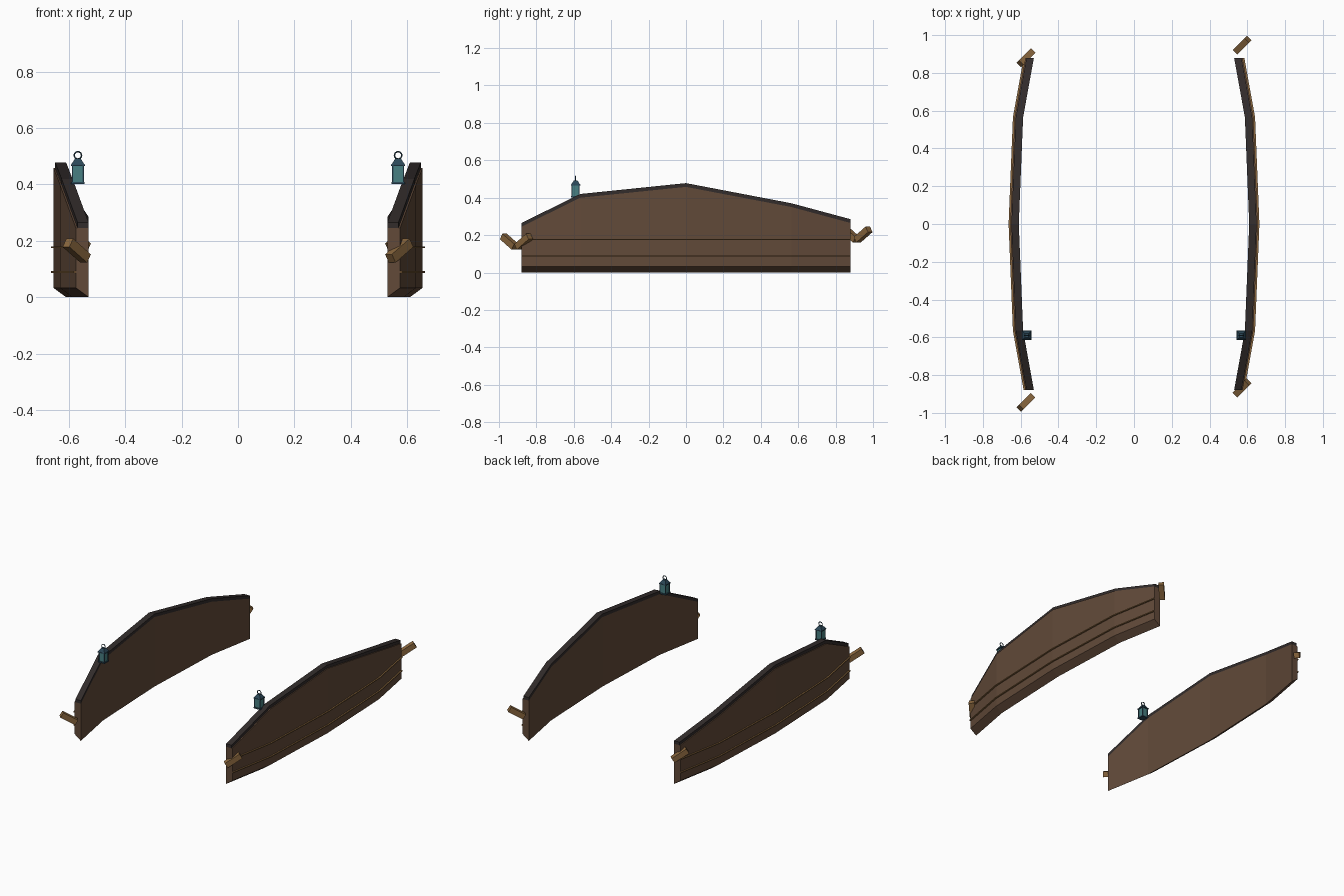
import bpy, bmesh, math
from mathutils import Vector, Matrix

if "Cube" in bpy.data.objects:
    bpy.data.objects.remove(bpy.data.objects["Cube"])


def material(name, rgb):
    col = [(c / 255 / 12.92 if c < 11 else ((c / 255 + 0.055) / 1.055) ** 2.4) for c in rgb] + [1]
    m = bpy.data.materials.new(name)
    m.use_nodes = True
    m.diffuse_color = col
    m.node_tree.nodes["Principled BSDF"].inputs["Base Color"].default_value = col
    return m


WOOD = material("brown wood", (98, 74, 57))
CAP = material("dark cap", (50, 44, 43))
TAN = material("tan timber", (138, 103, 62))
GLASS = material("teal glass", (72, 128, 130))
METAL = material("blue grey metal", (44, 72, 88))


def finish(name, bm, mat):
    bmesh.ops.recalc_face_normals(bm, faces=bm.faces[:])
    me = bpy.data.meshes.new(name)
    bm.to_mesh(me)
    bm.free()
    me.materials.append(mat)
    ob = bpy.data.objects.new(name, me)
    bpy.context.scene.collection.objects.link(ob)
    return ob


def loft(name, sections, mat):
    """Skin a row of equal cross-sections and close both ends."""
    bm = bmesh.new()
    rows = [[bm.verts.new(p) for p in s] for s in sections]
    n = len(rows[0])
    for a, b in zip(rows, rows[1:]):
        for i in range(n):
            j = (i + 1) % n
            bm.faces.new((a[i], a[j], b[j], b[i]))
    bm.faces.new(rows[0])
    bm.faces.new(rows[-1])
    return finish(name, bm, mat)


def box(name, centre, size, mat, rot=None, taper=1.0):
    bm = bmesh.new()
    bmesh.ops.create_cube(bm, size=1)
    for v in bm.verts:
        if v.co.z > 0:
            v.co.x *= taper
            v.co.y *= taper
        v.co = Vector(c * s for c, s in zip(v.co, size))
    bm.transform(Matrix.Translation(centre) @ (rot or Matrix()))
    return finish(name, bm, mat)


# Stations along each side wall: y, inner x, top z
STATIONS = [(-0.88, 0.53, 0.265), (-0.565, 0.587, 0.42), (0, 0.61, 0.478),
            (0.565, 0.587, 0.37), (0.88, 0.53, 0.285)]
THICK, CAP_H = 0.045, 0.02

for s, side in ((1, "left"), (-1, "right")):
    # Wall plank with a sloping underside
    loft(side + "_wall", [[(s * x, y, 0), (s * (x + THICK), y, 0.033),
                           (s * (x + THICK), y, t - CAP_H), (s * x, y, t - CAP_H)]
                          for y, x, t in STATIONS], WOOD)
    # Dark cap along the top edge
    loft(side + "_cap", [[(s * (x + dx), y, t - dz) for dx, dz in
                          ((0, CAP_H), (0.039, CAP_H), (0.039, 0), (0, 0))]
                         for y, x, t in STATIONS], CAP)
    # Thin strips along the outer face
    for label, z in (("lower", 0.089), ("upper", 0.177)):
        loft(f"{side}_{label}_strip",
             [[(s * (x + THICK + dx), y, z + dz) for dx, dz in
               ((-0.002, -0.003), (0.009, -0.003), (0.009, 0.003), (-0.002, 0.003))]
              for y, x, t in STATIONS], TAN)
    # Slanted timbers at the wall ends
    ends = ((-0.868, 0.165), (0.947, 0.203)) if s > 0 else ((-0.945, 0.165), (0.88, 0.203))
    for label, (y, z) in zip(("front", "back"), ends):
        rot = Matrix.Rotation(math.radians(45), 4, "Z") @ Matrix.Rotation(math.radians(-32 * s), 4, "Y")
        box(f"{side}_{label}_timber", (s * 0.572, y, z), (0.105, 0.034, 0.035), TAN, rot)

    # Lantern: base, glass, corner posts, roof and ring
    lx, ly = s * 0.568, -0.59
    box(side + "_lantern_base", (lx, ly, 0.405), (0.048, 0.048, 0.008), METAL)
    box(side + "_lantern_glass", (lx, ly, 0.437), (0.038, 0.038, 0.06), GLASS)
    for px in (-1, 1):
        for py in (-1, 1):
            box(side + "_lantern_post", (lx + px * 0.019, ly + py * 0.019, 0.437),
                (0.005, 0.005, 0.06), METAL)
    box(side + "_lantern_eave", (lx, ly, 0.468), (0.05, 0.05, 0.005), METAL)
    box(side + "_lantern_roof", (lx, ly, 0.481), (0.048, 0.048, 0.022), METAL, taper=0.4)
    bpy.ops.mesh.primitive_torus_add(major_radius=0.013, minor_radius=0.0026, major_segments=16,
                                     minor_segments=6, location=(lx, ly, 0.503),
                                     rotation=(math.pi / 2, 0, 0))
    ring = bpy.context.object
    ring.name = side + "_lantern_ring"
    ring.data.materials.append(METAL)
